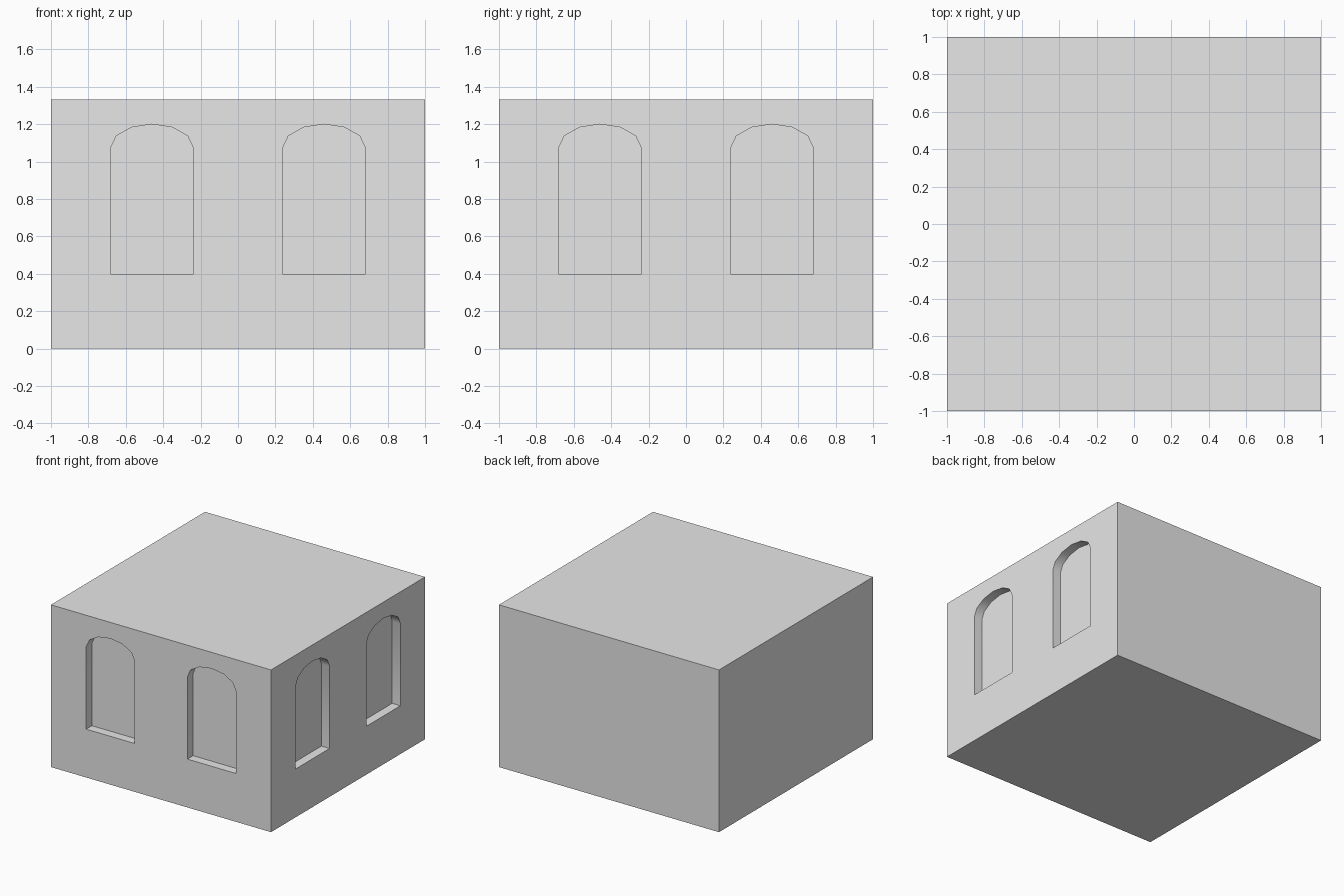
import bpy
import bmesh
from math import cos, sin, pi, radians
from mathutils import Matrix

SIZE, HEIGHT = 2.0, 1.333
HALF_W, SILL, SPRING, RISE = 0.22, 0.397, 1.075, 0.125
OFFSET, DEPTH, SEGMENTS = 0.46, 0.074, 6

old = bpy.data.objects.get("Cube")
if old:
    bpy.data.objects.remove(old, do_unlink=True)

# Single plain grey material
grey = bpy.data.materials.new("plain_grey")
grey.use_nodes = True
colour = (0.8, 0.8, 0.8, 1.0)
grey.diffuse_color = colour
grey.node_tree.nodes["Principled BSDF"].inputs["Base Color"].default_value = colour


def make_object(name, bm):
    bmesh.ops.recalc_face_normals(bm, faces=bm.faces)
    mesh = bpy.data.meshes.new(name)
    bm.to_mesh(mesh)
    bm.free()
    mesh.materials.append(grey)
    obj = bpy.data.objects.new(name, mesh)
    bpy.context.collection.objects.link(obj)
    return obj


def add_arch(bm, x, turn):
    """Arched prism that straddles the front wall, turned about z."""
    outline = [(x - HALF_W, SILL), (x + HALF_W, SILL)]
    for i in range(SEGMENTS + 1):
        a = pi * i / SEGMENTS
        outline.append((x + HALF_W * cos(a), SPRING + RISE * sin(a)))
    inner = -SIZE / 2 + DEPTH
    face = bm.faces.new([bm.verts.new((px, inner, pz)) for px, pz in outline])
    extruded = bmesh.ops.extrude_face_region(bm, geom=[face], use_keep_orig=True)
    outer = [g for g in extruded["geom"] if isinstance(g, bmesh.types.BMVert)]
    bmesh.ops.translate(bm, verts=outer, vec=(0, -DEPTH * 2, 0))
    bmesh.ops.rotate(bm, verts=list(face.verts) + outer, cent=(0, 0, 0),
                     matrix=Matrix.Rotation(turn, 3, "Z"))


# Building block
bm = bmesh.new()
bmesh.ops.create_cube(bm, size=1)
bmesh.ops.scale(bm, verts=bm.verts, vec=(SIZE, SIZE, HEIGHT))
bmesh.ops.translate(bm, verts=bm.verts, vec=(0, 0, HEIGHT / 2))
block = make_object("building_block", bm)

# Arched niches on the front and on the adjoining +x wall
bm = bmesh.new()
for turn in (0, pi / 2):
    for side in (-1, 1):
        add_arch(bm, side * OFFSET, turn)
cutter = make_object("niche_cutter", bm)
cutter.hide_render = True

cut = block.modifiers.new("niches", "BOOLEAN")
cut.operation = "DIFFERENCE"
cut.solver = "EXACT"
cut.object = cutter

# Bake the cut, then drop the cutter
bpy.ops.object.select_all(action="DESELECT")
block.select_set(True)
bpy.context.view_layer.objects.active = block
bpy.ops.object.modifier_apply(modifier=cut.name)
bpy.data.objects.remove(cutter, do_unlink=True)
bpy.ops.object.shade_smooth_by_angle(angle=radians(40))
